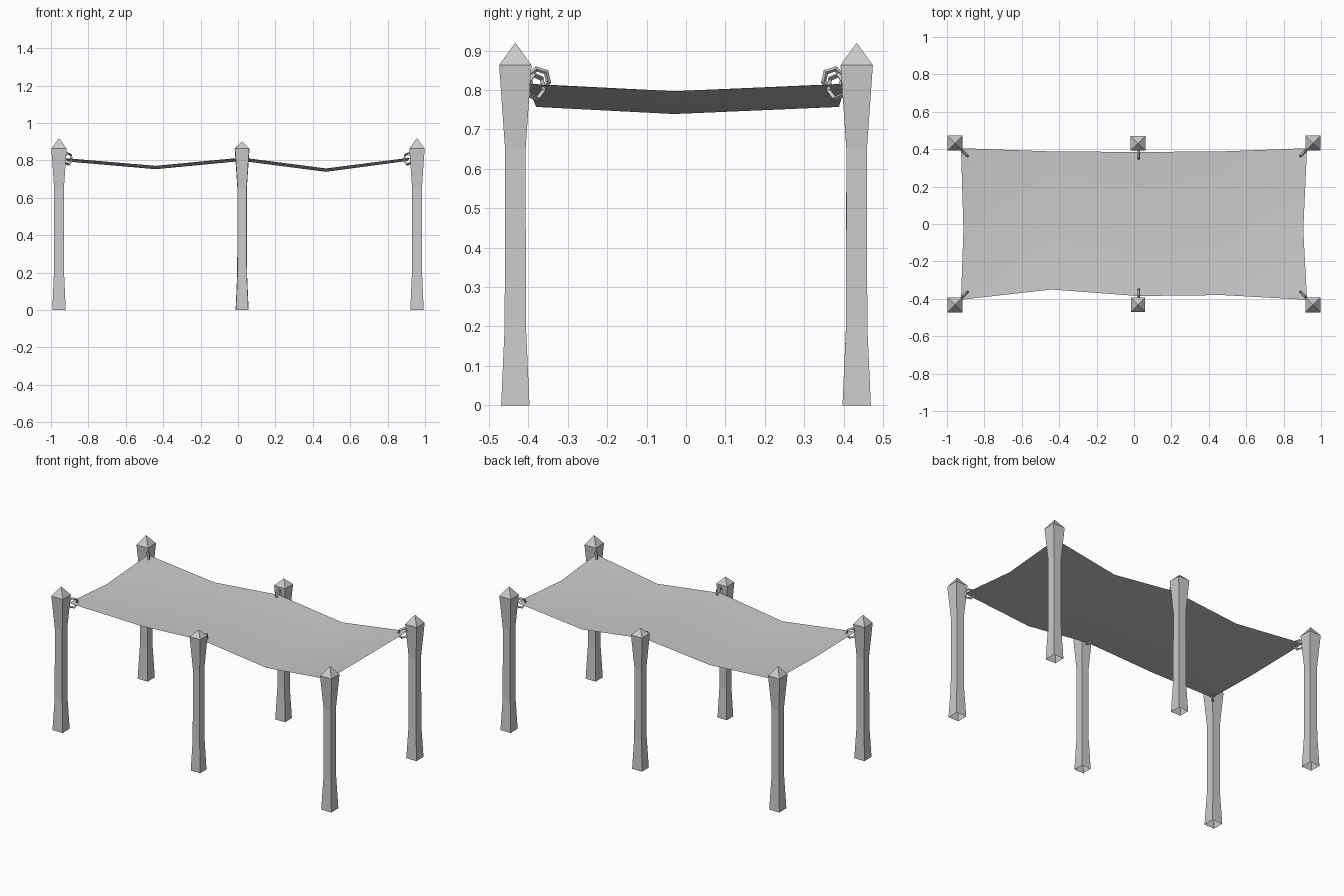
import bpy
import bmesh
from math import cos, sin, pi, atan2
from mathutils import Matrix, Vector

if "Cube" in bpy.data.objects:
    bpy.data.objects.remove(bpy.data.objects["Cube"], do_unlink=True)

grey = bpy.data.materials.new("plain grey")
grey.use_nodes = True
grey.diffuse_color = (0.6, 0.6, 0.6, 1)
grey.node_tree.nodes["Principled BSDF"].inputs["Base Color"].default_value = (0.6, 0.6, 0.6, 1)


def finish(name, bm, smooth=False):
    bmesh.ops.recalc_face_normals(bm, faces=bm.faces)
    mesh = bpy.data.meshes.new(name)
    bm.to_mesh(mesh)
    bm.free()
    mesh.materials.append(grey)
    for face in mesh.polygons:
        face.use_smooth = smooth
    obj = bpy.data.objects.new(name, mesh)
    bpy.context.collection.objects.link(obj)
    return obj


# Square tapered post, open below, with a pyramid cap
def post(name, x, y, width, apex):
    bm = bmesh.new()
    rings = []
    for half, z in ((0.036, 0), (0.027, 0.2), (0.026, 0.65), (0.041, 0.863)):
        h = half * width
        rings.append([bm.verts.new((x + h * sx, y + h * sy, z))
                      for sx, sy in ((-1, -1), (1, -1), (1, 1), (-1, 1))])
    tip = bm.verts.new((x, y, apex))
    for i in range(4):
        j = (i + 1) % 4
        for low, high in zip(rings, rings[1:]):
            bm.faces.new((low[i], low[j], high[j], high[i]))
        bm.faces.new((rings[-1][i], rings[-1][j], tip))
    finish(name, bm)


# Faceted ring standing in the vertical plane of the given direction
def tie_ring(name, centre, direction, radius, tube=0.007, sides=6):
    bm = bmesh.new()
    along = Vector((direction[0], direction[1], 0)).normalized()
    across = Vector((-along.y, along.x, 0))
    up = Vector((0, 0, 1))
    loops = []
    for i in range(sides):
        a = 2 * pi * i / sides + 0.3
        out = along * cos(a) + up * sin(a)
        loops.append([bm.verts.new(Vector(centre) + out * (radius + tube * cos(b))
                                   + across * tube * sin(b))
                      for b in (0, pi / 2, pi, 3 * pi / 2)])
    for i in range(sides):
        p, q = loops[i], loops[(i + 1) % sides]
        for k in range(4):
            m = (k + 1) % 4
            bm.faces.new((p[k], p[m], q[m], q[k]))
    finish(name, bm)


for side, sy in (("front", -1), ("back", 1)):
    for end, sx in (("right", -1), ("left", 1)):
        post(f"{side}_{end}_post", sx * 0.957, sy * 0.433, 1.0, 0.92)
        tie_ring(f"{side}_{end}_ring", (sx * 0.909, sy * 0.382, 0.808), (sx, sy), 0.031)
    post(f"{side}_middle_post", 0.022, sy * 0.432, 0.92 if sy < 0 else 0.97, 0.903)
    tie_ring(f"{side}_middle_ring", (0.026, sy * 0.374, 0.828), (0, sy), 0.026)

# Sagging cloth: each column is x at edge, x at middle, front y, back y, edge z
columns = (
    (-0.925, -0.912, -0.405, 0.405, 0.812),
    (-0.44, -0.44, -0.35, 0.388, 0.771),
    (0.022, 0.022, -0.385, 0.385, 0.815),
    (0.47, 0.47, -0.38, 0.388, 0.757),
    (0.925, 0.905, -0.405, 0.405, 0.815),
)
bm = bmesh.new()
grid = []
for edge_x, mid_x, front, back, z in columns:
    grid.append([bm.verts.new(co) for co in (
        (edge_x, front, z), (mid_x, -0.03, z - 0.018), (edge_x, back, z))])
for a, b in zip(grid, grid[1:]):
    for i in range(2):
        bm.faces.new((a[i], b[i], b[i + 1], a[i + 1]))
bm.normal_update()
if sum(f.normal.z for f in bm.faces) < 0:
    bmesh.ops.reverse_faces(bm, faces=bm.faces)
cloth = finish("cloth_canopy", bm, smooth=True)
# Keep the upper side of the cloth facing up
if cloth.data.polygons[0].normal.z < 0:
    cloth.data.flip_normals()
